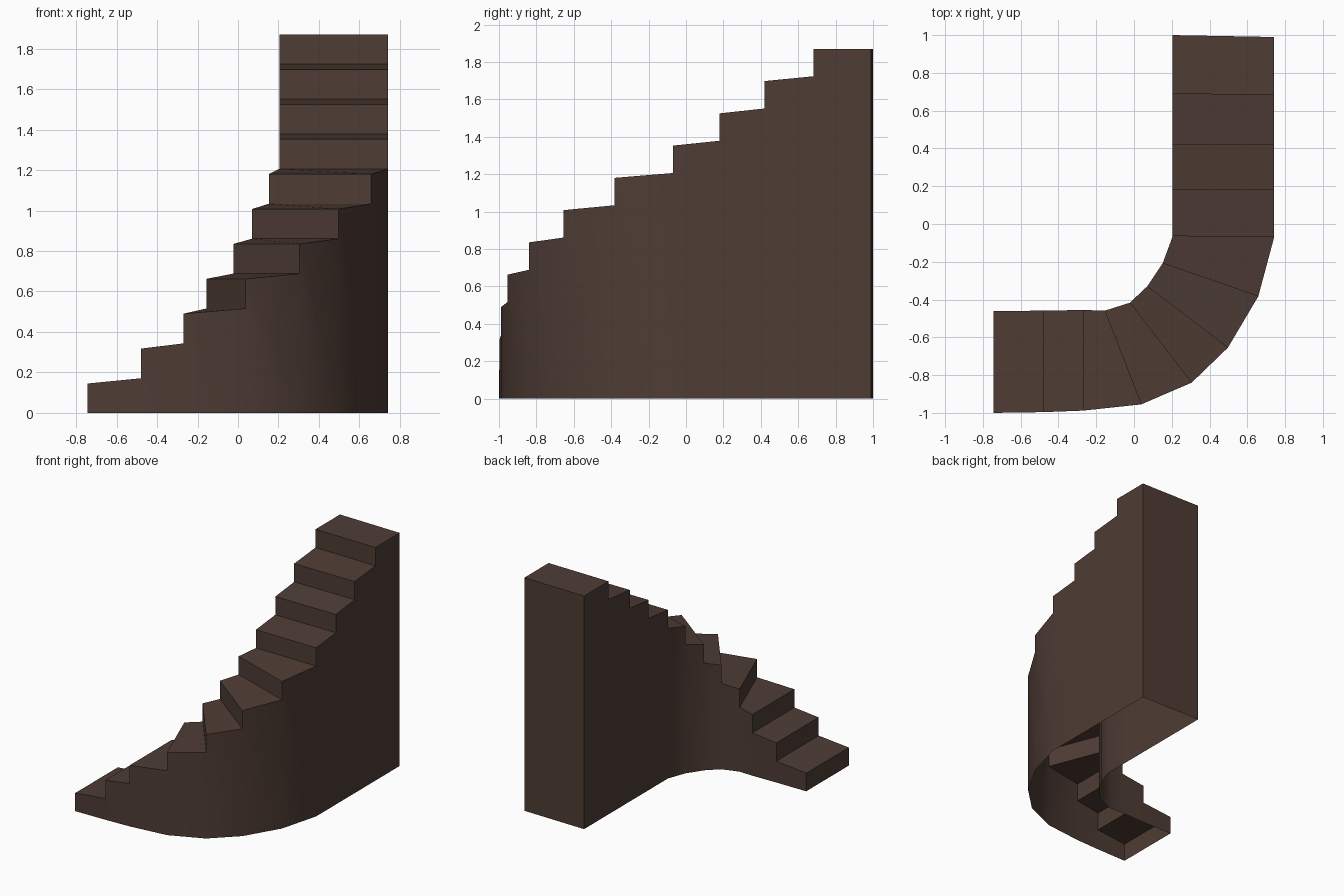
import bpy, bmesh, math

if "Cube" in bpy.data.objects:
    bpy.data.objects.remove(bpy.data.objects["Cube"])

# Plan of the step lines: outer point, inner point
LINES = [
    ((-0.745, -1.0), (-0.745, -0.46)),
    ((-0.48, -0.996), (-0.48, -0.459)),
    ((-0.27, -0.988), (-0.27, -0.455)),
    ((0.038, -0.955), (-0.155, -0.459)),
    ((0.305, -0.84), (-0.022, -0.417)),
    ((0.497, -0.655), (0.07, -0.33)),
    ((0.658, -0.383), (0.152, -0.208)),
    ((0.742, -0.07), (0.205, -0.064)),
    ((0.742, 0.18), (0.205, 0.18)),
    ((0.742, 0.42), (0.205, 0.42)),
    ((0.742, 0.682), (0.205, 0.69)),
    ((0.742, 0.99), (0.205, 1.0)),
]
STEPS = len(LINES) - 1
RISE, FIRST, SLOPE = 0.1725, 0.145, 0.026


def front_z(i):
    return FIRST + RISE * i


def back_z(i):
    # treads climb slightly, the top landing is level
    if i < 0:
        return 0.0
    return front_z(i) + (SLOPE if i < STEPS - 1 else 0)


bm = bmesh.new()
# Columns of vertices at each step line: floor, back of lower tread, front of upper tread
floor, low, high = [], [], []
for i, line in enumerate(LINES):
    def pair(z):
        return [bm.verts.new((x, y, z)) for x, y in line]
    floor.append(pair(0))
    low.append(pair(back_z(i - 1)) if i > 0 else floor[0])
    high.append(pair(front_z(i)) if i < STEPS else low[i])

for i in range(STEPS):
    # riser and tread
    bm.faces.new((low[i][0], low[i][1], high[i][1], high[i][0]))
    bm.faces.new((high[i][0], low[i + 1][0], low[i + 1][1], high[i][1]))
    # outer and inner side walls
    for s in (0, 1):
        wall = [floor[i][s], floor[i + 1][s], low[i + 1][s], high[i][s]]
        if i > 0:
            wall.append(low[i][s])
        bm.faces.new(wall if s == 0 else wall[::-1])
# tall end wall; the underside stays open
bm.faces.new((floor[-1][0], floor[-1][1], low[-1][1], low[-1][0]))
bmesh.ops.recalc_face_normals(bm, faces=bm.faces)
# risers of the first step must face -x
bm.faces.ensure_lookup_table()
if bm.faces[0].normal.x > 0:
    bmesh.ops.reverse_faces(bm, faces=bm.faces[:])

mesh = bpy.data.meshes.new("curved_staircase")
bm.to_mesh(mesh)
bm.free()
stairs = bpy.data.objects.new("curved_staircase", mesh)
bpy.context.collection.objects.link(stairs)

brown = bpy.data.materials.new("dark brown wood")
brown.diffuse_color = (0.077, 0.045, 0.035, 1)
brown.use_nodes = True
brown.node_tree.nodes["Principled BSDF"].inputs["Base Color"].default_value = brown.diffuse_color
mesh.materials.append(brown)

# Smooth the curved walls, keep the step edges sharp
bpy.context.view_layer.objects.active = stairs
stairs.select_set(True)
bpy.ops.object.shade_smooth_by_angle(angle=math.radians(40))
